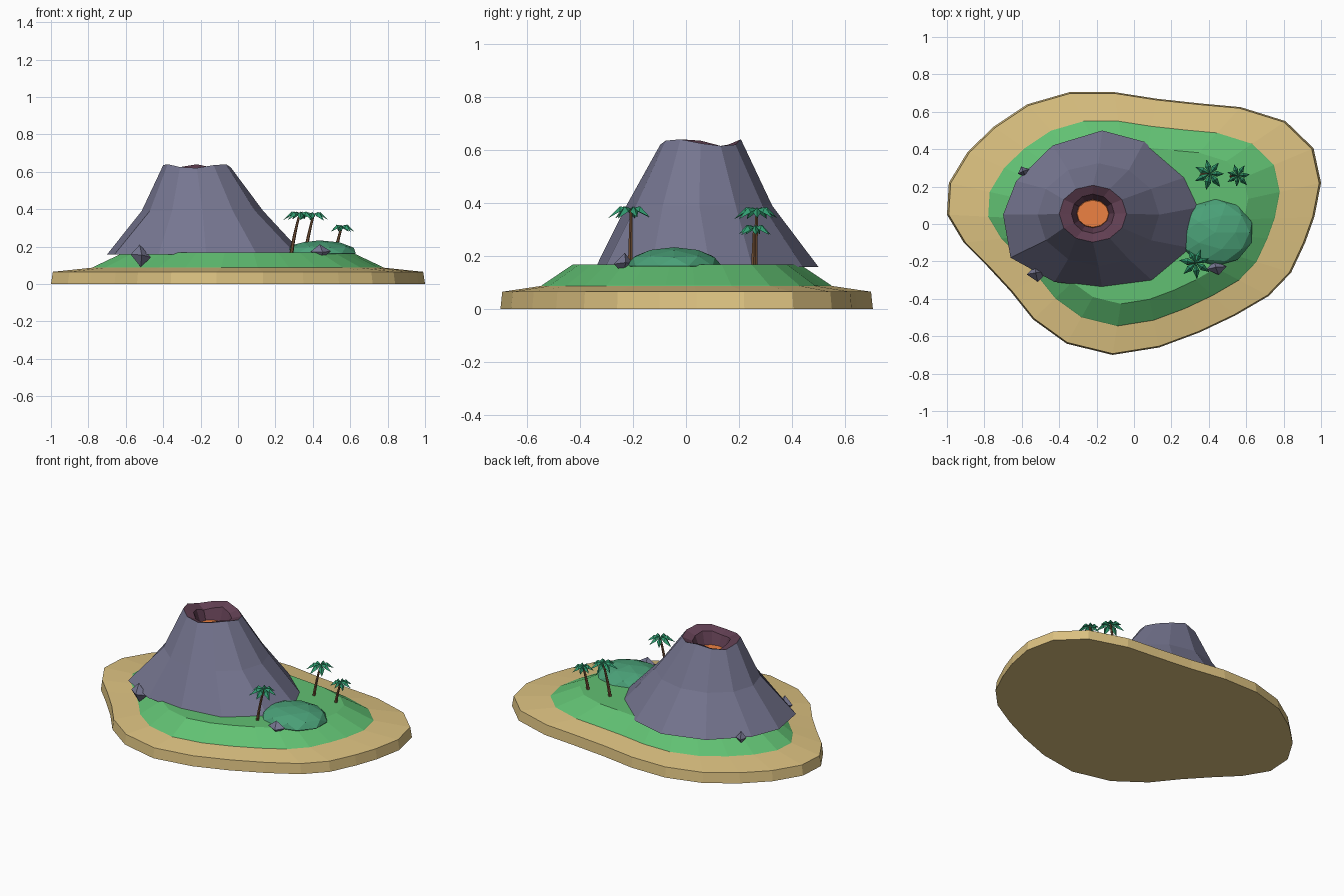
import bpy, bmesh, math, random
from mathutils import Vector, Matrix

if "Cube" in bpy.data.objects:
    bpy.data.objects.remove(bpy.data.objects["Cube"])

random.seed(4)


def material(name, rgb):
    m = bpy.data.materials.new(name)
    m.diffuse_color = (*rgb, 1)
    m.use_nodes = True
    m.node_tree.nodes["Principled BSDF"].inputs["Base Color"].default_value = m.diffuse_color
    return m


SAND = material("sand", (0.72, 0.54, 0.22))
GRASS = material("grass", (0.12, 0.53, 0.17))
HILL = material("hill_green", (0.07, 0.36, 0.19))
STONE = material("stone", (0.18, 0.18, 0.28))
CRATER = material("crater", (0.12, 0.05, 0.085))
LAVA = material("lava", (0.85, 0.22, 0.055))
BARK = material("bark", (0.19, 0.09, 0.04))
LEAF = material("leaf", (0.03, 0.33, 0.16))


def finish(bm, name, mat, normals=True):
    if normals:
        bmesh.ops.recalc_face_normals(bm, faces=bm.faces)
    me = bpy.data.meshes.new(name)
    bm.to_mesh(me)
    bm.free()
    me.materials.append(mat)
    ob = bpy.data.objects.new(name, me)
    bpy.context.collection.objects.link(ob)
    return ob


def loft(name, rings, mat, bottom=True, top=True, normals=True):
    """Skin equal-length rings of points, listed from bottom to top."""
    bm = bmesh.new()
    vs = [[bm.verts.new(p) for p in r] for r in rings]
    n = len(vs[0])
    for a, b in zip(vs, vs[1:]):
        for i in range(n):
            j = (i + 1) % n
            bm.faces.new((a[i], a[j], b[j], b[i]))
    if bottom:
        bm.faces.new(vs[0][::-1])
    if top:
        bm.faces.new(vs[-1])
    return finish(bm, name, mat, normals)


# Island: one coastline, scaled in for each terrace (listed clockwise, so reversed)
coast = [(-1, .05), (-.99, .22), (-.89, .385), (-.75, .52), (-.57, .64), (-.345, .705),
         (-.105, .705), (.12, .67), (.35, .645), (.57, .625), (.81, .55), (.96, .405),
         (1, .22), (.965, .04), (.915, -.10), (.84, -.26), (.72, -.385), (.54, -.49),
         (.35, -.58), (.135, -.66), (-.115, -.70), (-.36, -.64), (-.54, -.51),
         (-.66, -.36), (-.79, -.22), (-.91, -.10)][::-1]


def terrace(s, z):
    return [(x * s, y * s, z) for x, y in coast]


loft("beach", [terrace(1, 0), terrace(.99, .065), terrace(.77, .088)], SAND)
loft("grass_plateau", [terrace(.79, .08), terrace(.775, .09), terrace(.61, .168)], GRASS)

# Volcano: irregular foot, elliptical shoulder and uneven rim
N = 12


def ellipse(rx, ry, zs, c=(-.22, .055)):
    zs = zs if isinstance(zs, list) else [zs] * N
    out = []
    for i in range(N):
        a = math.pi / 2 - 2 * math.pi * i / N
        out.append((c[0] + rx * math.cos(a), c[1] + ry * math.sin(a), zs[i]))
    return out[::-1]


foot = [(0, .42), (.225, .36), (.445, .17), (.52, .01), (.48, -.21), (.27, -.385), (0, -.42),
        (-.255, -.39), (-.49, -.26), (-.53, -.03), (-.46, .15), (-.265, .34)][::-1]
rim = [.64, .62, .615, .625, .64, .635, .62, .625, .64, .635, .615, .625]
loft("volcano_cone", [[(x - .17, y + .08, .158) for x, y in foot],
                      ellipse(.325, .275, .39, (-.19, .05)),
                      ellipse(.18, .152, rim)], STONE, top=False, normals=False)
loft("crater_lip", [ellipse(.18, .152, rim),
                    ellipse(.115, .105, [z - .02 for z in rim]),
                    ellipse(.085, .075, .53)], CRATER, bottom=False, normals=False)
loft("lava_pool", [ellipse(.088, .076, .53), ellipse(.084, .072, .542)], LAVA)

# Grassy hill: squashed low-poly dome
bm = bmesh.new()
bmesh.ops.create_icosphere(bm, subdivisions=2, radius=1)
bmesh.ops.bisect_plane(bm, geom=bm.verts[:] + bm.edges[:] + bm.faces[:],
                       plane_co=(0, 0, -.05), plane_no=(0, 0, 1), clear_inner=True)
bmesh.ops.transform(bm, verts=bm.verts, matrix=Matrix.Translation((.435, -.045, .163))
                    @ Matrix.Diagonal((.205, .18, .07, 1)))
finish(bm, "hill", HILL)

# Rocks: jittered octahedra
for k, (x, y, z, rx, ry, rz, turn) in enumerate([(-.59, .28, .165, .033, .03, .04, .4),
                                                 (-.52, -.265, .15, .054, .045, .06, .1),
                                                 (.442, -.235, .172, .055, .038, .04, .2)]):
    bm = bmesh.new()
    ring = [bm.verts.new((math.cos(a), math.sin(a), random.uniform(-.15, .15)))
            for a in [turn + math.pi / 2 * i for i in range(4)]]
    tip, base = bm.verts.new((-.1, .1, 1)), bm.verts.new((0, 0, -1))
    for i in range(4):
        bm.faces.new((ring[i], ring[(i + 1) % 4], tip))
        bm.faces.new((ring[(i + 1) % 4], ring[i], base))
    bmesh.ops.transform(bm, verts=bm.verts, matrix=Matrix.Translation((x, y, z))
                        @ Matrix.Diagonal((rx, ry, rz, 1)))
    finish(bm, f"rock_{k + 1}", STONE)


# Palms: bent tapering trunk and a crown of folded, drooping fronds
def palm(k, base, top, length, turn):
    b, t = Vector(base), Vector(top)
    rings = []
    for i in range(5):
        f = i / 4
        lean = f ** 1.0 - .35 * f * (1 - f)
        p = Vector((b.x + (t.x - b.x) * lean, b.y + (t.y - b.y) * lean, b.z + (t.z - b.z) * f))
        r = .0105 - .0045 * f
        rings.append([(p.x + r * math.cos(a), p.y + r * math.sin(a), p.z)
                      for a in [2 * math.pi * j / 6 for j in range(6)]])
    loft(f"palm_trunk_{k}", rings, BARK)
    bm = bmesh.new()
    for i in range(7):
        L = length * random.uniform(.88, 1.08)
        m = Matrix.Translation(t) @ Matrix.Rotation(turn + 2 * math.pi * i / 7, 4, 'Z')
        w = .2 * L
        root, mid, tip, left, right = [bm.verts.new(m @ Vector(p)) for p in (
            (0, 0, .004), (.48 * L, 0, .012), (L, 0, -.38 * L),
            (.5 * L, w, -.008), (.5 * L, -w, -.008))]
        for f in ((root, mid, left), (root, right, mid), (mid, tip, left), (mid, right, tip)):
            bm.faces.new(f[::-1])
    bmesh.ops.recalc_face_normals(bm, faces=bm.faces)
    for f in bm.faces:
        if f.normal.z < 0:
            f.normal_flip()
    finish(bm, f"palm_crown_{k}", LEAF, False)


palm(1, (.285, -.21, .16), (.33, -.207, .375), .085, .3)
palm(2, (.36, .26, .16), (.405, .268, .372), .085, .9)
palm(3, (.52, .255, .16), (.555, .258, .305), .066, .1)
